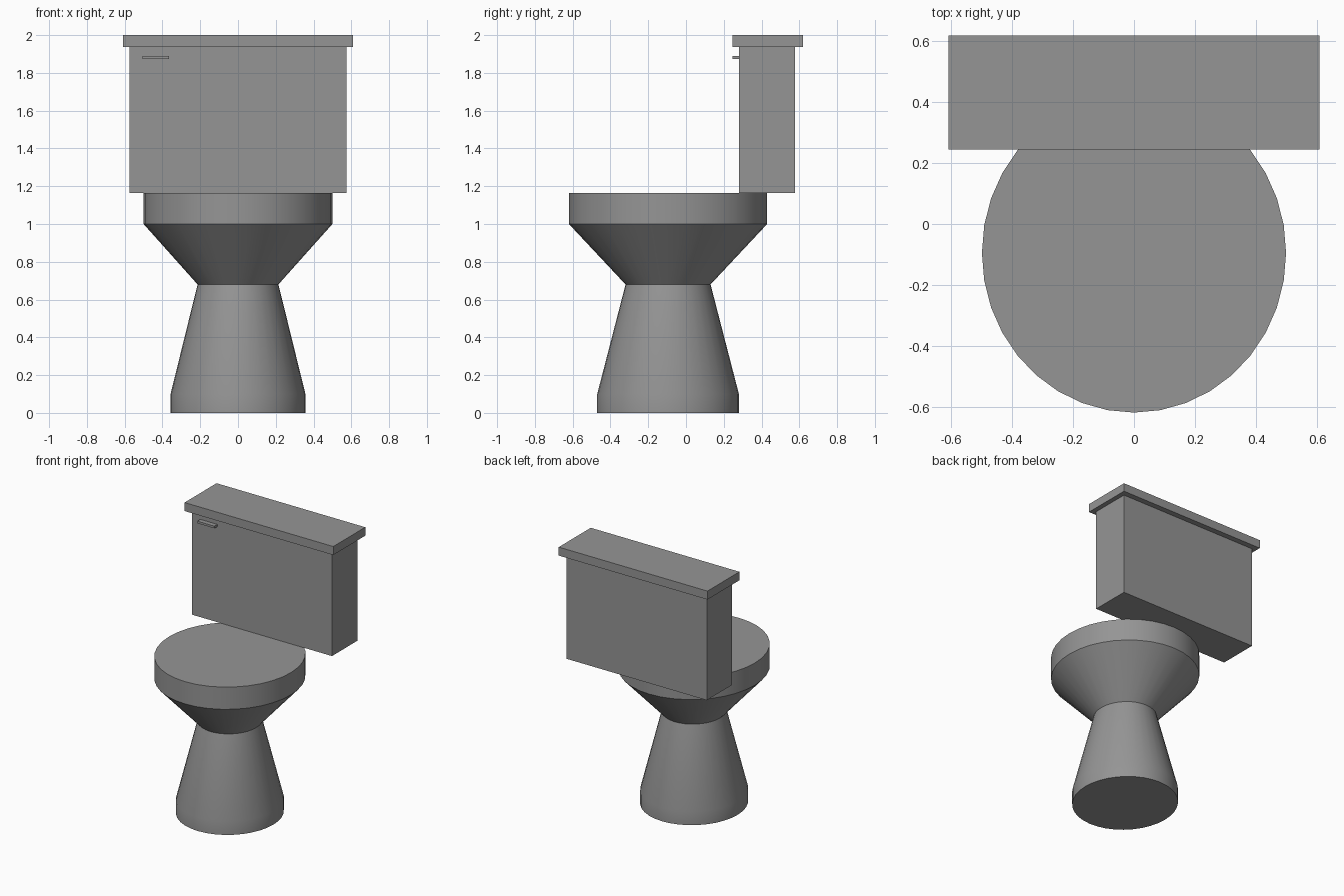
import bpy
import bmesh
from math import cos, sin, pi, radians

cube = bpy.data.objects.get("Cube")
if cube:
    bpy.data.objects.remove(cube, do_unlink=True)

# Single grey ceramic colour
GREY = (0.3, 0.3, 0.3, 1)
ceramic = bpy.data.materials.new("grey ceramic")
ceramic.use_nodes = True
ceramic.diffuse_color = GREY
ceramic.node_tree.nodes["Principled BSDF"].inputs["Base Color"].default_value = GREY


def add_object(name, bm):
    bmesh.ops.recalc_face_normals(bm, faces=bm.faces)
    mesh = bpy.data.meshes.new(name)
    bm.to_mesh(mesh)
    bm.free()
    mesh.materials.append(ceramic)
    obj = bpy.data.objects.new(name, mesh)
    bpy.context.collection.objects.link(obj)
    return obj


def box(name, x, y, z):
    """Box from (min, max) pairs."""
    bm = bmesh.new()
    bmesh.ops.create_cube(bm, size=1)
    for v in bm.verts:
        for i, (low, high) in enumerate((x, y, z)):
            v.co[i] = high if v.co[i] > 0 else low
    return add_object(name, bm)


def lathe(name, profile, centre_y, sides=36):
    """Capped stack of elliptical rings given as (x radius, y radius, z)."""
    bm = bmesh.new()
    angles = [2 * pi * i / sides for i in range(sides)]
    rings = [[bm.verts.new((rx * cos(a), centre_y + ry * sin(a), z)) for a in angles]
             for rx, ry, z in profile]
    for low, high in zip(rings, rings[1:]):
        for i in range(sides):
            j = (i + 1) % sides
            bm.faces.new((low[i], low[j], high[j], high[i]))
    bm.faces.new(rings[0])
    bm.faces.new(rings[-1])
    obj = add_object(name, bm)
    bpy.ops.object.select_all(action="DESELECT")
    obj.select_set(True)
    bpy.context.view_layer.objects.active = obj
    bpy.ops.object.shade_smooth_by_angle(angle=radians(30))
    return obj


# Pedestal, flared bowl and flat seat rim
lathe("pedestal_and_bowl",
      [(0.357, 0.375, 0), (0.357, 0.375, 0.1), (0.214, 0.225, 0.68),
       (0.5, 0.525, 1.0), (0.5, 0.525, 1.165)], centre_y=-0.095)

# Cistern with lid and flush handle
box("cistern", (-0.575, 0.575), (0.28, 0.578), (1.165, 1.94))
box("cistern_lid", (-0.61, 0.61), (0.245, 0.62), (1.937, 2.0))
box("flush_handle", (-0.505, -0.365), (0.245, 0.285), (1.874, 1.89))
